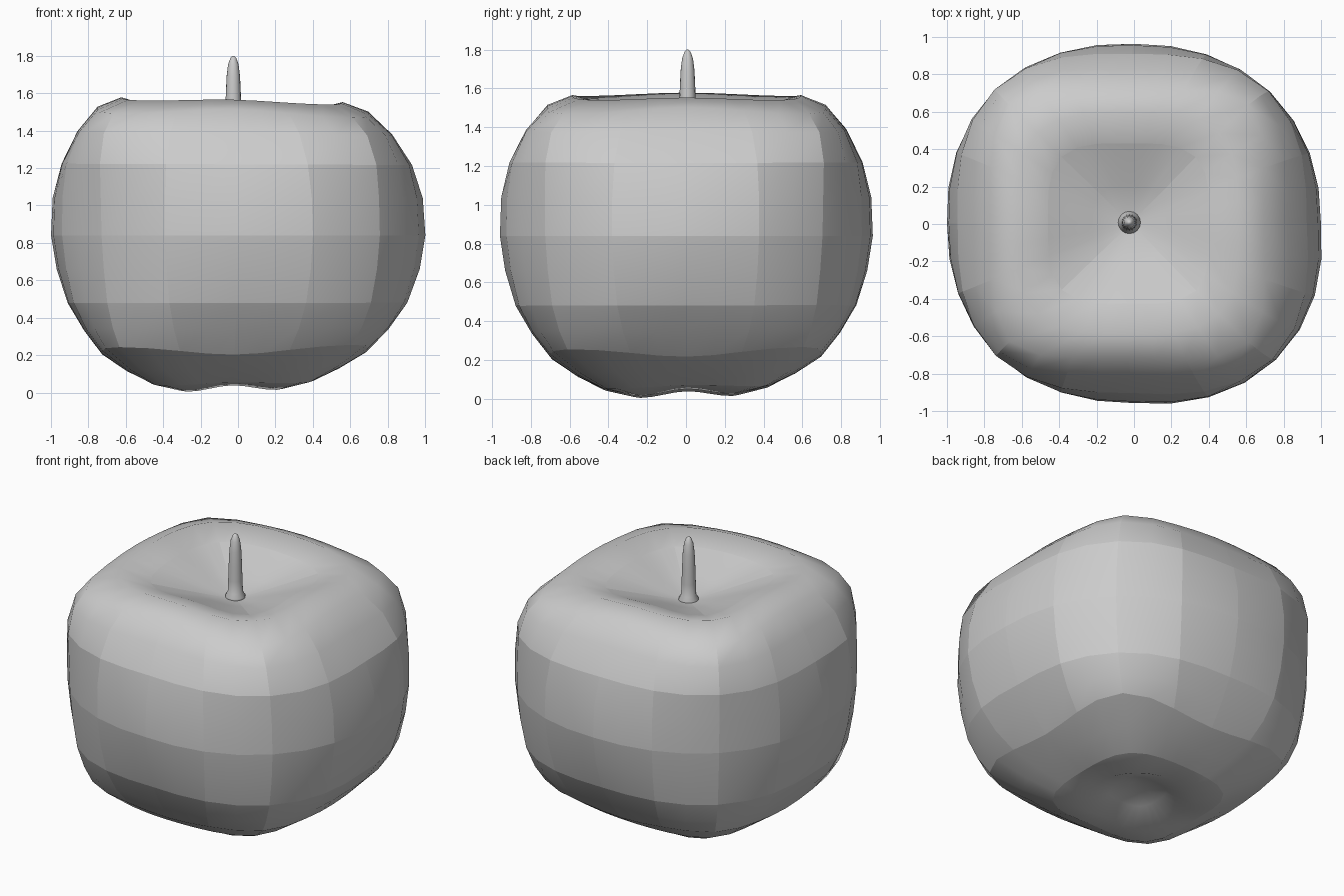
import bpy, bmesh
from math import cos, sin, pi

if "Cube" in bpy.data.objects:
    bpy.data.objects.remove(bpy.data.objects["Cube"])


def loft(name, rings, sharp_test=None):
    """Skin a list of closed vertex rings (bottom to top) and cap both ends."""
    bm = bmesh.new()
    rows = [[bm.verts.new(p) for p in ring] for ring in rings]
    n = len(rows[0])
    for a, b in zip(rows, rows[1:]):
        for i in range(n):
            bm.faces.new((a[i], a[(i + 1) % n], b[(i + 1) % n], b[i]))
    bm.faces.new(rows[0][::-1])
    bm.faces.new(rows[-1])
    for f in bm.faces:
        f.smooth = True
    if sharp_test:
        for j, row in enumerate(rows):
            for i in range(n):
                around, up = sharp_test(j, i)
                if around:
                    bm.edges.get((row[i], row[(i + 1) % n])).smooth = False
                if up and j + 1 < len(rows):
                    bm.edges.get((row[i], rows[j + 1][i])).smooth = False
    mesh = bpy.data.meshes.new(name)
    bm.to_mesh(mesh)
    bm.free()
    obj = bpy.data.objects.new(name, mesh)
    bpy.context.collection.objects.link(obj)
    return obj


# Body: radius, height, squareness exponent, corner height offset, crease
PROFILE = [
    (.06, .115, 2.5, 0, 0), (.15, .09, 3, 0, 0),
    (.29, .045, 3.5, -.03, 0), (.43, .062, 3.8, -.01, 1), (.56, .12, 4.5, .015, 0),
    (.70, .21, 5, .045, 1), (.80, .335, 3.3, .015, 0), (.89, .48, 2.6, 0, 1),
    (.95, .66, 2.3, 0, 0), (.98, .84, 2.2, 0, 1), (.97, 1.04, 2.3, 0, 0),
    (.92, 1.22, 2.8, 0, 1), (.83, 1.39, 3.8, -.01, 0),
    (.72, 1.515, 5.5, -.035, 1), (.59, 1.565, 3.5, -.015, 0),
    (.43, 1.52, 3.7, -.015, 1), (.20, 1.43, 3, 0, 0), (.05, 1.385, 2, 0, 0),
]
SEG = 32


def body_ring(r, z, n, dz):
    u = (z - .8) / .8
    flat = .02 * (1 - u * u)
    pts = []
    for i in range(SEG):
        a = 2 * pi * i / SEG
        c, s = cos(a), sin(a)
        rad = r * (abs(c) ** n + abs(s) ** n) ** (-1 / n)
        # front right corner bulges a little, back left slightly less
        rad *= 1 + max(0, -sin(2 * a)) * (.04 if c > 0 else .015) * (1 - u * u)
        x = rad * c * (1 + flat) - .035 * u * u
        y = rad * s * (1 - flat) + .003
        h = z + dz * sin(2 * a) ** 2 - .025 * x * u ** 3
        if u < 0:
            h -= .025 * y * u ** 3
        pts.append((x, y, h))
    return pts


# Creases follow the coarse patches: on the sides, and at the dimple corners
def crease(j, i):
    side = 5 <= j < 13 and i % 2 == 0
    dimple = j >= 15 and i % 8 == 4
    return PROFILE[j][4] and j != 13, side or dimple


loft("apple_body", [body_ring(*p[:4]) for p in PROFILE], crease)

# Stem: flared foot, slim shaft, rounded tip
STEM = [(.06, 1.37), (.06, 1.395), (.046, 1.42), (.043, 1.5), (.04, 1.6),
        (.036, 1.69), (.028, 1.755), (.015, 1.79), (.004, 1.80)]
loft("apple_stem", [[(-.025 + r * cos(2 * pi * i / 16),
                      .008 + r * sin(2 * pi * i / 16), z)
                     for i in range(16)] for r, z in STEM])
